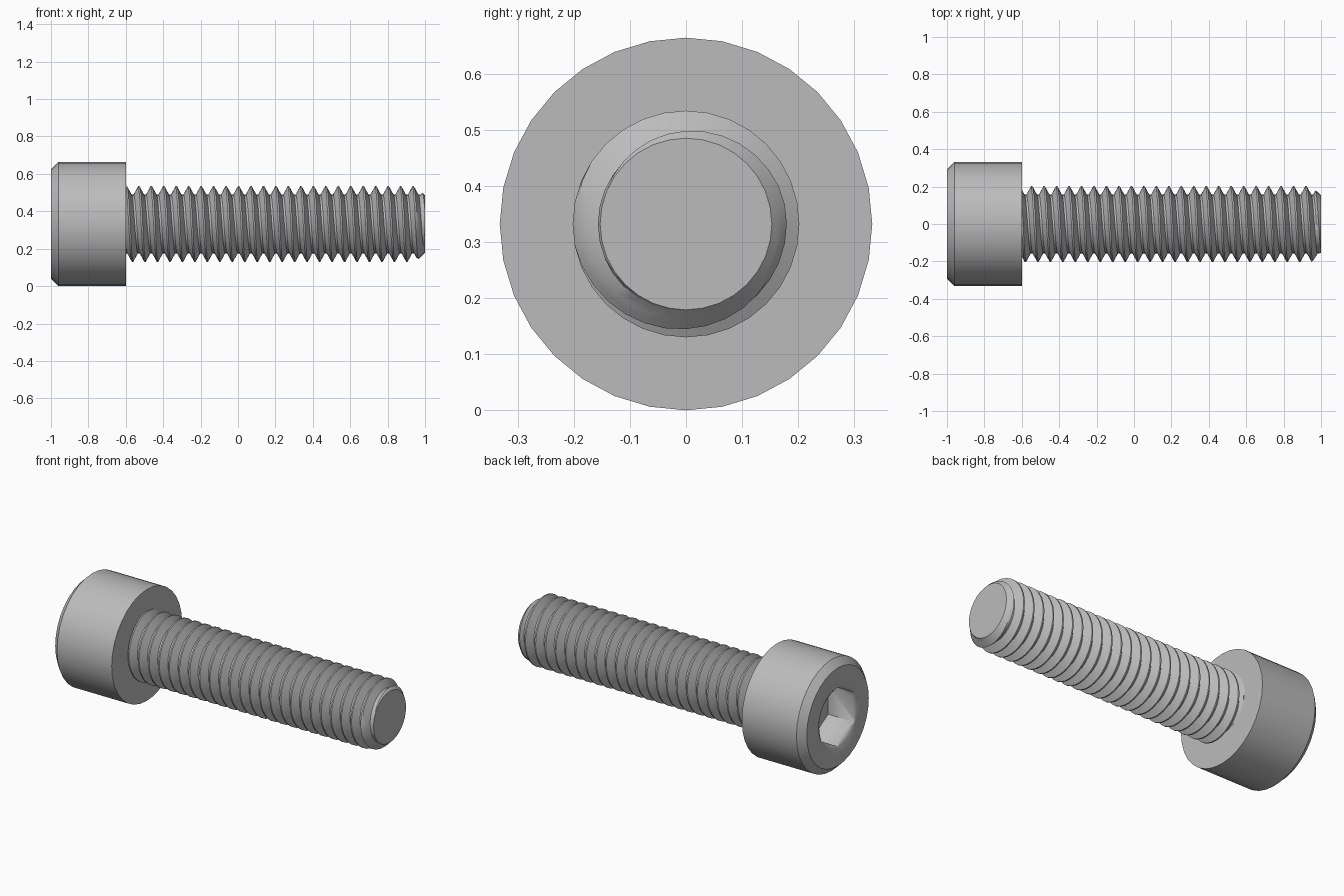
import bpy, bmesh
from math import pi, sin, cos, radians
from mathutils import Matrix

if "Cube" in bpy.data.objects:
    bpy.data.objects.remove(bpy.data.objects["Cube"])

AXIS_Z = 0.332      # height of the screw axis, equal to the head radius
SEGMENTS = 32
PITCH = 1.6 / 24
CREST, ROOT, TIP = 0.202, 0.157, 0.153

steel = bpy.data.materials.new("grey steel")
steel.use_nodes = True
colour = (0.5, 0.5, 0.5, 1)
steel.diffuse_color = colour
steel.node_tree.nodes["Principled BSDF"].inputs["Base Color"].default_value = colour


def finish(bm, name, smooth=30):
    """Weld the mesh, lift it to the screw axis and shade it."""
    bmesh.ops.remove_doubles(bm, verts=bm.verts, dist=1e-5)
    bmesh.ops.recalc_face_normals(bm, faces=bm.faces)
    mesh = bpy.data.meshes.new(name)
    bm.to_mesh(mesh)
    bm.free()
    mesh.materials.append(steel)
    obj = bpy.data.objects.new(name, mesh)
    obj.location.z = AXIS_Z
    bpy.context.collection.objects.link(obj)
    bpy.ops.object.select_all(action="DESELECT")
    obj.select_set(True)
    bpy.context.view_layer.objects.active = obj
    bpy.ops.object.shade_smooth_by_angle(angle=radians(smooth))
    return obj


def ring_solid(bm, profile, sides):
    """Closed solid along x from (x, radius) pairs, with a corner at the top."""
    rings = [[bm.verts.new((x, r * sin(2 * pi * i / sides), r * cos(2 * pi * i / sides)))
              for i in range(sides)] for x, r in profile]
    for a, b in zip(rings, rings[1:]):
        for i in range(sides):
            j = (i + 1) % sides
            bm.faces.new((a[i], a[j], b[j], b[i]))
    bm.faces.new(rings[0])
    bm.faces.new(rings[-1])


# Cylindrical head with a chamfered outer rim
bm = bmesh.new()
ring_solid(bm, [(-1, AXIS_Z - 0.04), (-0.96, AXIS_Z), (-0.6, AXIS_Z)], SEGMENTS)
head = finish(bm, "head")

# Hexagonal socket with a shallow countersink, cut into the head
for name, profile, sides in (
        ("socket_cutter", [(-1.1, 0.176), (-0.83, 0.176)], 6),
        ("countersink_cutter", [(-1.02, 0.215), (-0.95, 0.094)], SEGMENTS)):
    bm = bmesh.new()
    ring_solid(bm, profile, sides)
    cutter = finish(bm, name)
    cutter.hide_render = True
    cutter.hide_set(True)
    cut = head.modifiers.new(name, "BOOLEAN")
    cut.operation = "DIFFERENCE"
    cut.solver = "EXACT"
    cut.object = cutter

# Helical thread, clipped by a chamfer at the tip
START, END = -0.61, 1.0
FIRST_CREST = -0.547 - 2 * PITCH
thread = [(-0.06, CREST), (0.06, CREST), (0.24, (CREST + ROOT) / 2), (0.42, ROOT),
          (0.58, ROOT), (0.76, (CREST + ROOT) / 2)]


def thread_point(turn, radius, angle):
    x = FIRST_CREST + PITCH * (turn + angle / (2 * pi))
    if x <= START:
        x, radius = START, ROOT
    x = min(x, END)
    radius = min(radius, TIP + END - x)
    return x, radius * cos(angle), radius * sin(angle)


bm = bmesh.new()
rows = [[bm.verts.new(thread_point(turn + offset, r, 2 * pi * i / SEGMENTS))
         for i in range(SEGMENTS + 1)]
        for turn in range(28) for offset, r in thread]
for a, b in zip(rows, rows[1:]):
    for i in range(SEGMENTS):
        bm.faces.new((a[i], a[i + 1], b[i + 1], b[i]))
bmesh.ops.remove_doubles(bm, verts=bm.verts, dist=1e-5)
bmesh.ops.holes_fill(bm, edges=[e for e in bm.edges if e.is_boundary], sides=0)
finish(bm, "threaded_shank")
